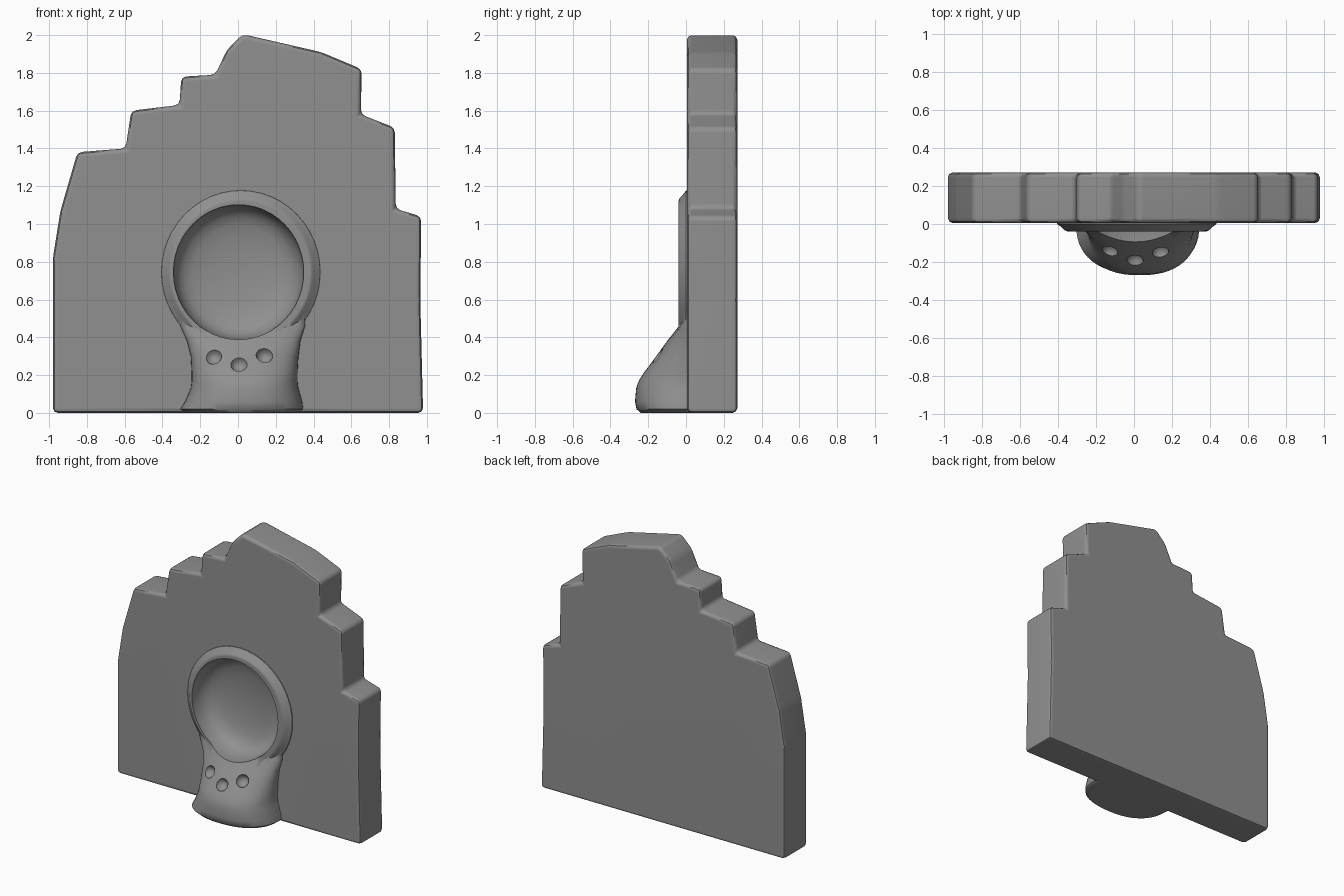
import bpy, bmesh
from math import sin, cos, pi, radians, copysign

if "Cube" in bpy.data.objects:
    bpy.data.objects.remove(bpy.data.objects["Cube"], do_unlink=True)

stone = bpy.data.materials.new("grey stone")
stone.use_nodes = True
GREY = (0.28, 0.28, 0.28, 1)
stone.diffuse_color = GREY
stone.node_tree.nodes["Principled BSDF"].inputs["Base Color"].default_value = GREY


def loft(name, rings, bevel=0):
    """Skin a stack of closed rings and cap both ends."""
    bm = bmesh.new()
    rows = [[bm.verts.new(p) for p in ring] for ring in rings]
    n = len(rows[0])
    for a, b in zip(rows, rows[1:]):
        for i in range(n):
            j = (i + 1) % n
            bm.faces.new((a[i], a[j], b[j], b[i]))
    bm.faces.new(rows[0])
    bm.faces.new(rows[-1][::-1])
    bmesh.ops.recalc_face_normals(bm, faces=bm.faces)
    if bevel:
        bmesh.ops.bevel(bm, geom=bm.edges[:], offset=bevel, segments=2,
                        profile=0.5, affect='EDGES', clamp_overlap=True)
        bmesh.ops.recalc_face_normals(bm, faces=bm.faces)
    mesh = bpy.data.meshes.new(name)
    bm.to_mesh(mesh)
    bm.free()
    mesh.materials.append(stone)
    obj = bpy.data.objects.new(name, mesh)
    bpy.context.collection.objects.link(obj)
    return obj


def oval(cx, cz, rx, rz, y, n=48):
    return [(cx + rx * cos(2 * pi * i / n), y, cz + rz * sin(2 * pi * i / n))
            for i in range(n)]


def combine(target, tool, operation):
    """Boolean the tool into the target, then discard the tool."""
    mod = target.modifiers.new("combine", 'BOOLEAN')
    mod.operation, mod.solver, mod.object = operation, 'EXACT', tool
    tool.hide_render = True
    bpy.context.view_layer.objects.active = target
    bpy.ops.object.modifier_apply(modifier=mod.name)
    bpy.data.objects.remove(tool, do_unlink=True)


# Stepped wall slab
outline = [(-0.98, 0), (-0.98, 0.82), (-0.94, 1.07), (-0.85, 1.38),
           (-0.595, 1.40), (-0.565, 1.60), (-0.31, 1.63), (-0.30, 1.78),
           (-0.12, 1.79), (-0.06, 1.92), (0.025, 2.005), (0.44, 1.91),
           (0.655, 1.82), (0.65, 1.58), (0.83, 1.51), (0.835, 1.08),
           (0.97, 1.04), (0.965, 0.6), (0.98, 0)]
wall = loft("stepped_wall", [[(x, y, z) for x, z in outline] for y in (0.005, 0.272)],
            bevel=0.026)

# Raised oval rim around the basin
rim = loft("rim", [oval(0.015, 0.745, r, r + 0.012, y) for y, r in
                   ((0.08, 0.43), (0.0, 0.42), (-0.018, 0.395),
                    (-0.033, 0.38), (-0.04, 0.365))])
combine(wall, rim, 'UNION')

# Bulging ledge below the basin: height, half width, centre x, reach
ledge_rows = [(0, 0.30, 0.02, 0.24), (0.02, 0.325, 0.02, 0.262),
              (0.06, 0.31, 0.03, 0.27), (0.13, 0.285, 0.035, 0.264),
              (0.17, 0.28, 0.035, 0.25), (0.21, 0.28, 0.035, 0.225),
              (0.30, 0.285, 0.035, 0.158), (0.38, 0.30, 0.03, 0.10),
              (0.46, 0.33, 0.025, 0.043), (0.50, 0.33, 0.025, 0.02)]


def ledge_ring(z, half, cx, reach, n=28):
    pts = [(cx + half, 0.1, z)]
    for i in range(n + 1):
        c, s = cos(pi * i / n), sin(pi * i / n)
        pts.append((cx + half * copysign(abs(c) ** 0.85, c),
                    -reach * max(s, 0) ** 0.85, z))
    return pts + [(cx - half, 0.1, z)]


ledge = loft("ledge", [ledge_ring(*row) for row in ledge_rows])
combine(wall, ledge, 'UNION')

# Hollow of the basin
hollow = loft("hollow_cutter", [oval(0.003, 0.745, 0.345 * s, 0.357 * s, y) for y, s in
                                ((-0.4, 1), (-0.03, 1), (0.02, 0.975), (0.06, 0.92),
                                 (0.09, 0.83), (0.11, 0.7), (0.125, 0.5),
                                 (0.132, 0.25), (0.134, 0.03))])
combine(wall, hollow, 'DIFFERENCE')

# Three small dimples on the ledge slope
for cx, cy, cz in ((-0.13, -0.15, 0.30), (0.005, -0.197, 0.26), (0.14, -0.15, 0.305)):
    dimple = loft("dimple_cutter", [oval(cx, cz, 0.045 * sin(a), 0.045 * sin(a),
                                         cy - 0.045 * cos(a), 16)
                                    for a in [pi * (k + 0.3) / 8.6 for k in range(9)]])
    combine(wall, dimple, 'DIFFERENCE')

# Soft shading with crisp hollow edges
bpy.ops.object.select_all(action='DESELECT')
wall.select_set(True)
bpy.context.view_layer.objects.active = wall
bpy.ops.object.shade_smooth_by_angle(angle=radians(42))
wall.modifiers.new("even_normals", 'WEIGHTED_NORMAL').keep_sharp = True
